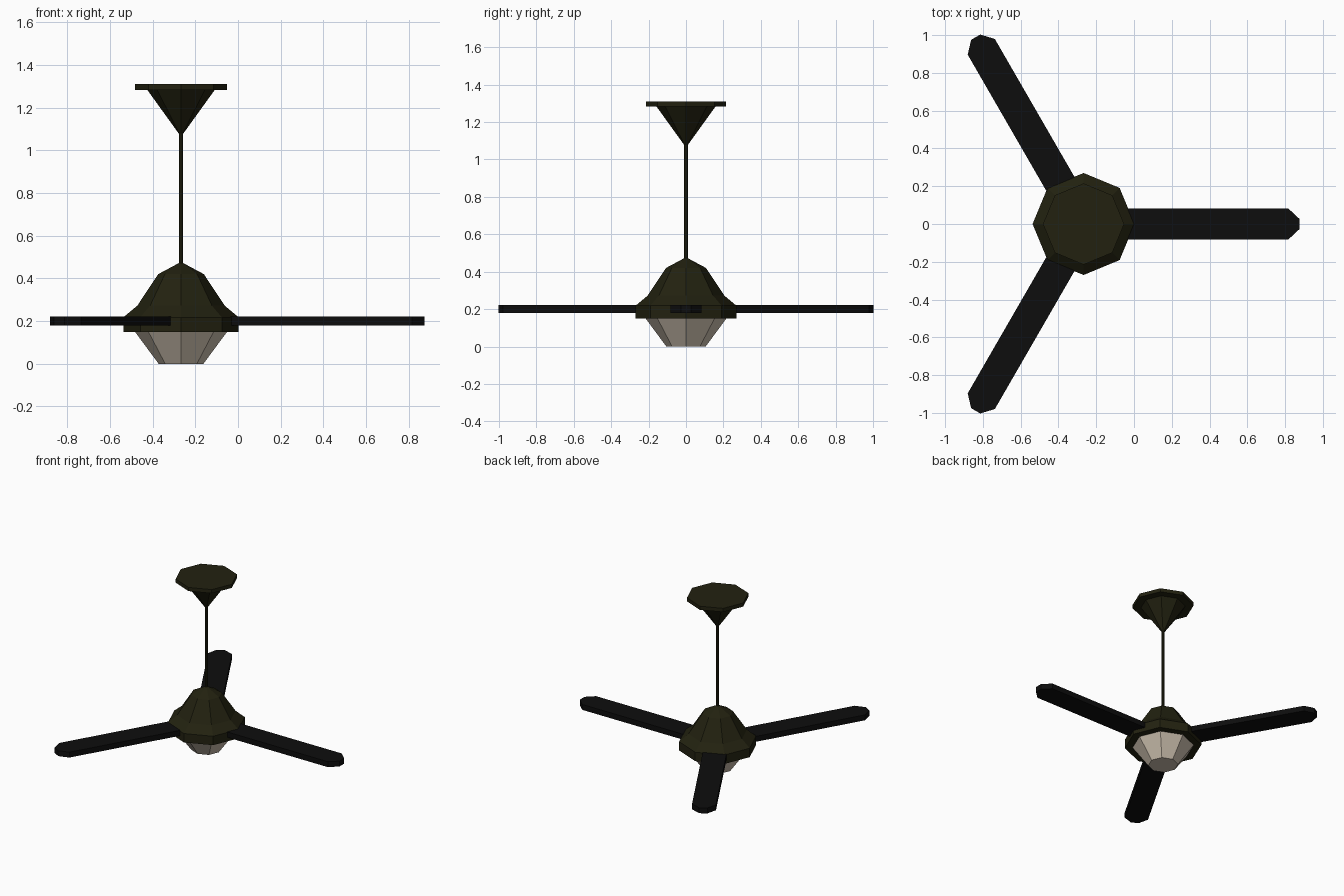
import bpy, bmesh, math
from mathutils import Matrix

if "Cube" in bpy.data.objects:
    bpy.data.objects.remove(bpy.data.objects["Cube"])

CX = -0.267  # fan axis


def material(name, rgb):
    m = bpy.data.materials.new(name)
    m.diffuse_color = (*rgb, 1)
    m.use_nodes = True
    m.node_tree.nodes["Principled BSDF"].inputs["Base Color"].default_value = m.diffuse_color
    return m


bronze = material("dark_bronze", (0.016, 0.0155, 0.005))
black = material("blade_black", (0.004, 0.004, 0.004))
glass = material("frosted_glass", (0.60, 0.52, 0.42))


def finish(name, bm, mat):
    bmesh.ops.recalc_face_normals(bm, faces=bm.faces)
    me = bpy.data.meshes.new(name)
    bm.to_mesh(me)
    bm.free()
    me.materials.append(mat)
    ob = bpy.data.objects.new(name, me)
    ob.location.x = CX
    bpy.context.collection.objects.link(ob)
    return ob


def lathe(name, profile, mat, sides=8):
    """Faceted solid from (radius, z) rings, capped at both ends."""
    bm = bmesh.new()
    rings = [[bm.verts.new((r * math.cos(math.tau * i / sides),
                            r * math.sin(math.tau * i / sides), z))
              for i in range(sides)] for r, z in profile]
    for a, b in zip(rings, rings[1:]):
        for i in range(sides):
            j = (i + 1) % sides
            bm.faces.new((a[i], a[j], b[j], b[i]))
    bm.faces.new(rings[0])
    bm.faces.new(rings[-1])
    return finish(name, bm, mat)


# Light bowl, motor housing, rod and ceiling canopy
lathe("light_bowl", [(0.105, 0), (0.216, 0.15)], glass)
lathe("motor_housing", [(0.27, 0.15), (0.27, 0.218), (0.205, 0.272),
                        (0.107, 0.42), (0.01, 0.472)], bronze)
lathe("down_rod", [(0.01, 0.465), (0.01, 1.085)], bronze)
lathe("ceiling_canopy", [(0.01, 1.078), (0.157, 1.282), (0.215, 1.282),
                         (0.215, 1.31)], bronze)

# Three blades with clipped tips
outline = [(0.19, -0.083), (1.083, -0.083), (1.142, -0.028),
           (1.142, 0.028), (1.083, 0.083), (0.19, 0.083)]
for k in range(3):
    bm = bmesh.new()
    face = bm.faces.new([bm.verts.new((x, y, 0.18)) for x, y in outline])
    ext = bmesh.ops.extrude_face_region(bm, geom=[face], use_keep_orig=True)
    top = [g for g in ext["geom"] if isinstance(g, bmesh.types.BMVert)]
    bmesh.ops.translate(bm, verts=top, vec=(0, 0, 0.041))
    bm.transform(Matrix.Rotation(math.tau * k / 3, 4, 'Z'))
    finish(f"blade_{k + 1}", bm, black)
